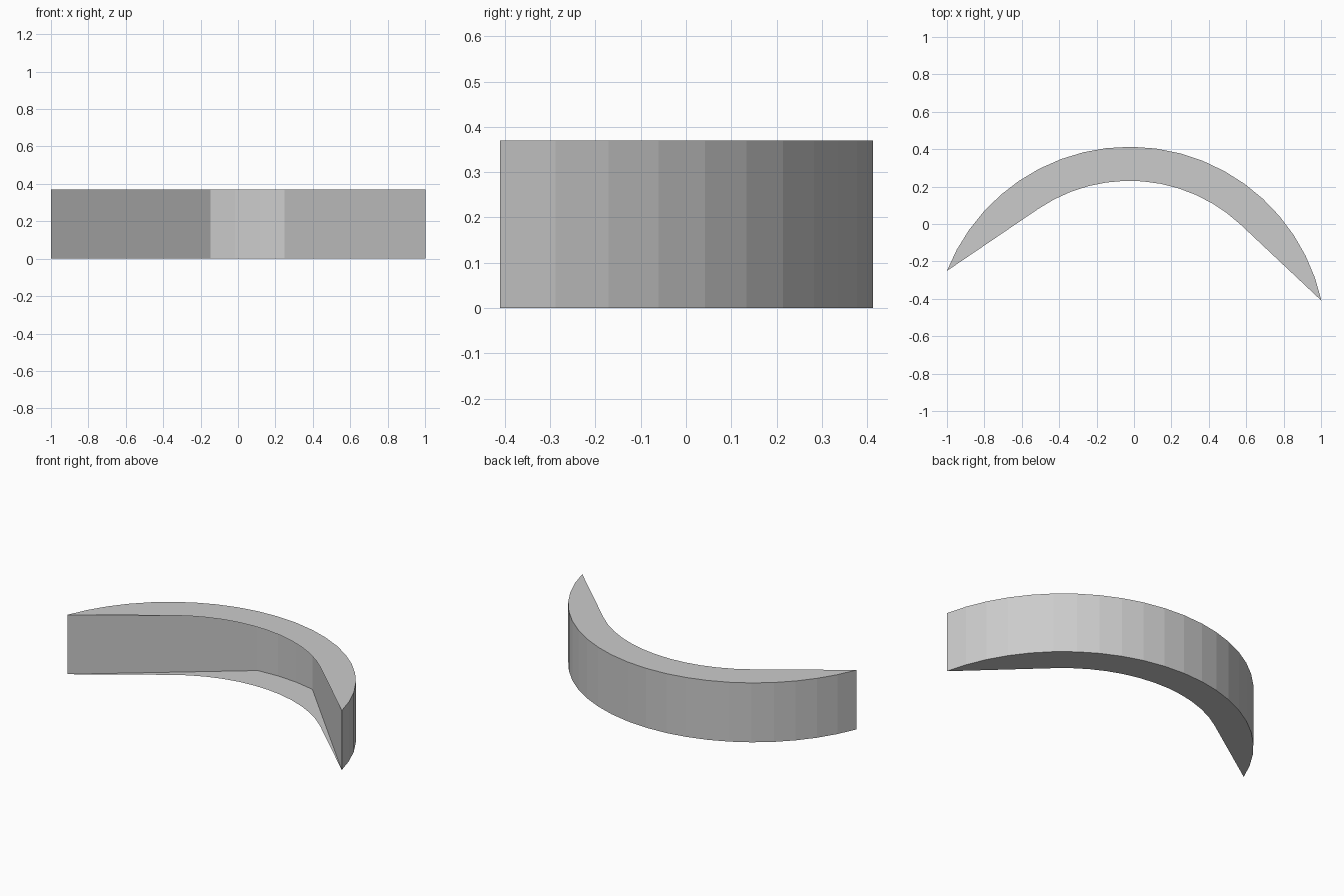
import bpy, bmesh, math

if "Cube" in bpy.data.objects:
    bpy.data.objects.remove(bpy.data.objects["Cube"])

CX, CY = -0.0235, -0.638        # shared centre of both arcs
R_OUT, R_IN = 1.051, 0.869
TIP_R, MID_R, MID_L, TIP_L = 12.5, 75.0, 96.8, 158.4   # angles along the arc
HEIGHT = 0.37


def arc(radius, start, end, steps):
    pts = []
    for i in range(steps + 1):
        a = math.radians(start + (end - start) * i / steps)
        pts.append((CX + radius * math.cos(a), CY + radius * math.sin(a)))
    return pts


def add_object(name, faces):
    """Make one object from a list of faces, each a list of points."""
    bm = bmesh.new()
    for pts in faces:
        bm.faces.new([bm.verts.new(p) for p in pts])
    bmesh.ops.remove_doubles(bm, verts=bm.verts[:], dist=1e-5)
    bmesh.ops.triangulate(bm, faces=[f for f in bm.faces if len(f.verts) > 4])
    mesh = bpy.data.meshes.new(name)
    bm.to_mesh(mesh)
    bm.free()
    bpy.context.collection.objects.link(bpy.data.objects.new(name, mesh))


def wall(a, b):
    return [(*a, 0), (*b, 0), (*b, HEIGHT), (*a, HEIGHT)]


# Curved outer wall: long right run, short middle, long left run
outer = (arc(R_OUT, TIP_R, MID_R, 9) + arc(R_OUT, MID_R, MID_L, 3)[1:]
         + arc(R_OUT, MID_L, TIP_L, 9)[1:])
add_object("outer_wall", [wall(a, b) for a, b in zip(outer, outer[1:])])

# Two straight front walls, set back under the plates, leaving the middle open
add_object("front_walls", [wall(outer[9], outer[0]), wall(outer[21], outer[12])])

# Crescent plates: inner arc joined to the tips by tangent edges
tangent = math.degrees(math.acos(R_IN / R_OUT))
crescent = outer + arc(R_IN, TIP_L - tangent, TIP_R + tangent, 12)
add_object("top_plate", [[(x, y, HEIGHT) for x, y in crescent]])
add_object("bottom_plate", [[(x, y, 0) for x, y in reversed(crescent)]])
